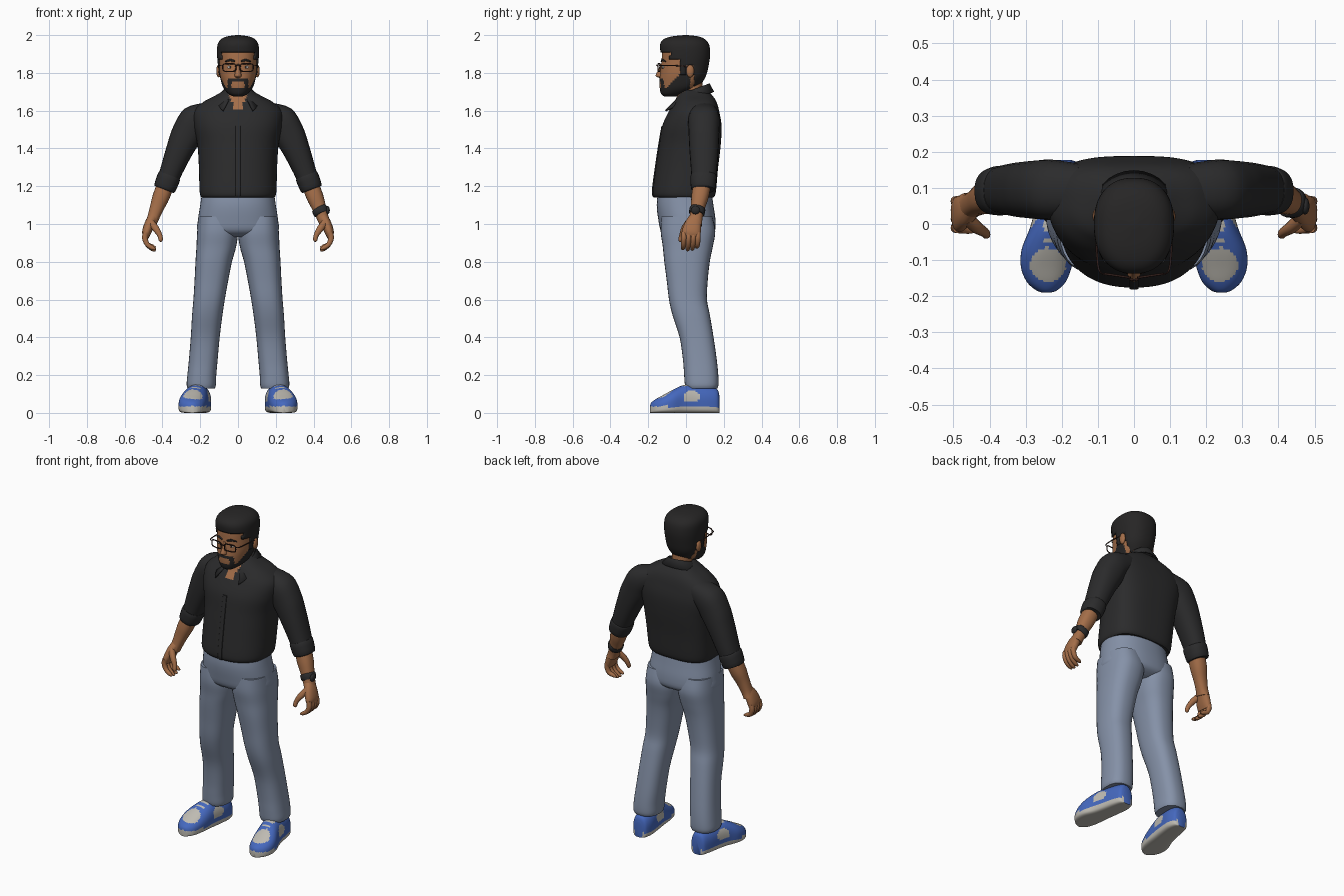
import bpy, bmesh, math
from mathutils import Vector

def mat(name, r, g, b):
    m = bpy.data.materials.new(name)
    m.diffuse_color = (r, g, b, 1)
    return m

SHIRT = mat("shirt black", .024, .024, .025)
HAIR = mat("hair black", .02, .019, .019)
JEANS = mat("denim blue", .235, .285, .39)
SKIN = mat("skin brown", .37, .155, .066)
BLUE = mat("shoe blue", .06, .14, .52)
SOLE = mat("shoe light grey", .52, .50, .45)
FRAME = mat("frame dark brown", .035, .015, .012)
WHITE = mat("eye white", .6, .58, .55)

def finish(name, bm, mats, mirror=False, rule=None, angle=50):
    bmesh.ops.recalc_face_normals(bm, faces=bm.faces)
    if rule:
        for f in bm.faces:
            f.material_index = rule(f.calc_center_median())
    me = bpy.data.meshes.new(name)
    bm.to_mesh(me)
    bm.free()
    for m in mats:
        me.materials.append(m)
    ob = bpy.data.objects.new(name, me)
    bpy.context.collection.objects.link(ob)
    bpy.ops.object.select_all(action='DESELECT')
    bpy.context.view_layer.objects.active = ob
    ob.select_set(True)
    bpy.ops.object.shade_smooth_by_angle(angle=math.radians(angle))
    if mirror:
        ob.modifiers.new("mirror", 'MIRROR').use_mirror_merge = False
    return ob

def power(v, p):
    return math.copysign(abs(v) ** (2 / p), v)

def spline(a, b, c, d, t):
    return .5 * (2 * b + (c - a) * t + (2 * a - 5 * b + 4 * c - d) * t * t + (3 * b - a - 3 * c + d) * t ** 3)

def loft(name, rings, mats, n=24, steps=4, p=(2.3, 2.3), keep=None, **kw):
    """Rings are (centre, side axis, positive axis, negative axis), blended smoothly."""
    dense, last = [], len(rings) - 1
    for i in range(last):
        quad = [rings[max(0, min(last, i + k))] for k in (-1, 0, 1, 2)]
        dense += [[spline(*(q[j] for q in quad), s / steps) for j in range(4)] for s in range(steps)]
    dense.append(rings[-1])
    bm = bmesh.new()
    rows = []
    for c, u, v, w in dense:
        row = []
        for k in range(n):
            a = 2 * math.pi * k / n
            co, si = math.cos(a), math.sin(a)
            e = p[0] if si >= 0 else p[1]
            row.append(bm.verts.new(c + u * power(co, e) + (v if si >= 0 else w) * abs(power(si, e))))
        rows.append(row)
    for r, q in zip(rows, rows[1:]):
        for k in range(n):
            bm.faces.new((r[k], r[(k + 1) % n], q[(k + 1) % n], q[k]))
    bm.faces.new(rows[0])
    bm.faces.new(rows[-1])
    if keep:
        bad = [f for f in bm.faces if not keep(f.calc_center_median())]
        bmesh.ops.delete(bm, geom=bad, context='FACES')
    return finish(name, bm, mats, **kw)

def slab(z, x0, x1, y0, yc, y1):
    return (Vector(((x0 + x1) / 2, yc, z)), Vector(((x1 - x0) / 2, 0, 0)),
            Vector((0, y1 - yc, 0)), Vector((0, y0 - yc, 0)))

def centred(table):
    return [slab(z, -h, h, a, c, b) for z, h, a, c, b in table]

def tube(name, pts, mats, **kw):
    """Points are (x, y, z, side radius, depth radius)."""
    rings, P = [], [Vector(q[:3]) for q in pts]
    closed = (P[0] - P[-1]).length < 1e-5
    for i, q in enumerate(pts):
        prv = P[-2] if closed and i == 0 else P[max(0, i - 1)]
        nxt = P[1] if closed and i == len(P) - 1 else P[min(len(P) - 1, i + 1)]
        t = (nxt - prv).normalized()
        ref = Vector((0, 0, 1)) if abs(t.y) > .8 else Vector((0, 1, 0))
        v = (ref - t * ref.dot(t)).normalized()
        rings.append((P[i], v.cross(t) * q[3], v * q[4], -v * q[4]))
    return loft(name, rings, mats, **kw)

def ball(name, loc, size, mats, **kw):
    bm = bmesh.new()
    bmesh.ops.create_uvsphere(bm, u_segments=16, v_segments=10, radius=1)
    for v in bm.verts:
        v.co = Vector(loc) + Vector(a * b for a, b in zip(v.co, size))
    return finish(name, bm, mats, **kw)

# Shirt body with an open neckline, and its button strip
torso = [(1.14, .192, -.165, .0, .145), (1.17, .203, -.176, .0, .158), (1.3, .207, -.16, .03, .17),
         (1.42, .215, -.142, .05, .184), (1.52, .235, -.125, .06, .188), (1.595, .235, -.092, .07, .176),
         (1.645, .185, -.062, .06, .162), (1.68, .12, -.045, .05, .14), (1.71, .07, -.02, .045, .11)]
loft("shirt_body", centred(torso), [SHIRT, SKIN], n=72, steps=6, p=(3, 2.3),
     rule=lambda c: int(c.z > 1.57 and c.y < 0 and abs(c.x) < (c.z - 1.57) * .42))
loft("button_strip", centred([(z, .013, a - .005, a, a + .01) for z, h, a, c, b in torso[:5]]), [SHIRT], p=(5, 5), n=16)

# Folded collar
bm = bmesh.new()
prev = None
for i in range(25):
    a = i / 12 - 1
    s, c = math.sin(a * 2.65), math.cos(a * 2.65)
    k = max(0, abs(a) - .6) / .4
    sx = math.copysign(.028 * k, a)
    row = [bm.verts.new(q) for q in (
        (.066 * s, .045 + .07 * c, 1.66 + .03 * c), (.07 * s, .045 + .08 * c, 1.71 + .03 * c),
        (.108 * s + sx, .045 + .1 * c - .065 * k, 1.668 + .03 * c - .042 * k))]
    if prev:
        for j in range(2):
            bm.faces.new((prev[j], prev[j + 1], row[j + 1], row[j]))
    prev = row
col = finish("collar", bm, [SHIRT])
sol = col.modifiers.new("thickness", 'SOLIDIFY')
sol.thickness, sol.offset = .009, 0

# Sleeves, rolled cuffs and forearms
tube("sleeve", [(.14, .095, 1.59, .06, .07), (.225, .095, 1.55, .083, .083), (.268, .095, 1.48, .083, .081),
                (.308, .095, 1.395, .072, .077), (.35, .095, 1.29, .06, .069), (.384, .092, 1.2, .052, .06)],
     [SHIRT], mirror=True)
tube("rolled_cuff", [(.362, .093, 1.258, .05, .06), (.365, .093, 1.25, .061, .069),
                     (.388, .09, 1.19, .058, .064), (.391, .09, 1.182, .046, .052)], [SHIRT], mirror=True, steps=3)
tube("forearm", [(.37, .09, 1.24, .043, .047), (.405, .075, 1.15, .045, .046), (.43, .062, 1.085, .037, .037),
                 (.45, .052, 1.03, .031, .035), (.462, .045, 1.0, .03, .042)], [SKIN], mirror=True)

# Hands
tube("palm", [(.45, .05, 1.035, .026, .032), (.468, .038, 1.0, .027, .044), (.484, .028, .955, .024, .05),
              (.488, .026, .925, .014, .046)], [SKIN], mirror=True)
for i, y in enumerate((-.011, .014, .039, .063)):
    d = (.006, 0, .003, .014)[i]
    tube("finger_%d" % (i + 1), [(.488, y, .955, .014, .014), (.493, y, .925, .015, .014), (.48, y - .002, .892, .013, .013),
                                 (.453, y - .005, .867 + d, .011, .011), (.436, y - .006, .86 + d, .005, .005)],
         [SKIN], mirror=True, n=12, steps=3)
tube("thumb", [(.462, .015, 1.01, .018, .018), (.435, -.01, .975, .018, .016), (.414, -.023, .94, .013, .013),
               (.409, -.03, .915, .011, .011), (.41, -.032, .906, .004, .004)], [SKIN], mirror=True, n=12)

# Wrist watch on one side
tube("watch_strap", [(.43, .062, 1.083, .036, .036), (.432, .061, 1.08, .042, .042), (.441, .057, 1.055, .04, .041),
                     (.443, .056, 1.052, .03, .034)], [SHIRT], steps=2)
ball("watch_case", (.474, .05, 1.073), (.012, .024, .022), [SHIRT])

# Jeans: hips and legs
loft("jeans_hips", centred([(1.17, .19, -.148, 0, .135), (1.1, .2, -.155, 0, .145), (1.02, .212, -.146, .01, .156),
                            (.96, .21, -.13, .01, .15), (.93, .12, -.08, .01, .1)]), [JEANS], n=48)
loft("jeans_leg", [slab(z, a, b, c, (c + d) / 2, d) for z, a, b, c, d in (
    (1.04, .02, .208, -.13, .14), (.96, .001, .216, -.134, .155), (.88, .01, .22, -.123, .142), (.8, .032, .225, -.115, .126),
    (.7, .052, .23, -.102, .115), (.6, .07, .236, -.09, .111), (.52, .082, .243, -.072, .126), (.4, .097, .25, -.034, .146),
    (.28, .108, .26, -.016, .163), (.2, .115, .268, -.01, .171), (.15, .117, .272, -.006, .172), (.13, .122, .266, .0, .166))],
    [JEANS], n=32, mirror=True, p=(2.5, 2.5))

# Sneakers with light sole, toe, tongue and side patches
def shoe_colour(c):
    toe = ((c.x - .238) / .05) ** 2 + ((c.y + .112) / .047) ** 2 < 1 and c.z > .045
    side = ((c.y - .03) / .045) ** 2 + ((c.z - .085) / .034) ** 2 < 1
    tongue = abs(c.x - .222) < .028 and (-.055 < c.y < -.04 or -.025 < c.y < .01) and c.z > .09
    return int(c.z < .034 or toe or side or tongue)

loft("sneaker", [(Vector((x, y, h * .4)), Vector((w, 0, 0)), Vector((0, 0, h * .6)), Vector((0, 0, -h * .4)))
                 for y, x, w, h in ((.177, .198, .025, .09), (.165, .198, .045, .125), (.12, .2, .058, .14), (.05, .21, .062, .148),
                                    (-.01, .222, .066, .148), (-.07, .237, .074, .122), (-.12, .243, .07, .095),
                                    (-.16, .243, .054, .073), (-.183, .242, .03, .055), (-.19, .242, .012, .04))],
     [BLUE, SOLE], n=56, steps=6, p=(2.3, 5), mirror=True, rule=shoe_colour)

# Neck and head with a short beard
loft("neck", centred([(1.58, .07, -.05, .03, .1), (1.65, .06, -.04, .03, .095), (1.7, .057, -.035, .03, .09),
                      (1.77, .06, -.04, .03, .085)]), [SKIN])

def beard(c):
    if c.z > 1.85 or c.y > .022:
        return 0
    x = abs(c.x)
    jaw = c.z < 1.722 + max(0, c.y + .1) * 1.05
    lip_hair = c.y < -.08 and x < .052 and 1.752 < c.z < 1.773
    corner = c.y < -.08 and .034 < x < .055 and c.z < 1.76
    return int(jaw or lip_hair or corner)

loft("head", centred([(1.675, .025, -.115, -.085, -.05), (1.69, .052, -.132, -.06, -.01), (1.72, .077, -.139, -.02, .045),
                      (1.76, .091, -.14, 0, .08), (1.8, .098, -.136, 0, .1), (1.86, .1, -.13, 0, .112),
                      (1.92, .1, -.123, 0, .112), (1.96, .082, -.1, 0, .095), (1.985, .04, -.05, 0, .05)]),
     [SKIN, HAIR], n=80, steps=7, rule=beard)

# Hair cap trimmed around forehead, sideburns and ears
def hairline(c):
    y = c.y
    low = 1.905 if y < -.085 else 1.875 if y < -.03 else 1.79 if y < .002 else 1.845 if y < .042 else 1.72
    return c.z > low

hair = loft("hair", centred([(1.725, .065, -.1, 0, .07), (1.78, .097, -.12, 0, .104), (1.84, .106, -.13, 0, .12),
                             (1.9, .111, -.134, 0, .128), (1.95, .108, -.137, 0, .122), (1.978, .09, -.118, 0, .1),
                             (1.993, .058, -.075, 0, .066), (2.0, .01, -.01, 0, .01)]),
            [HAIR], n=64, steps=6, keep=hairline)
sol = hair.modifiers.new("thickness", 'SOLIDIFY')
sol.thickness, sol.offset = .014, -1

# Face details
loft("nose", centred([(1.85, .008, -.136, -.12, -.1), (1.82, .012, -.145, -.12, -.1), (1.79, .019, -.16, -.12, -.1),
                      (1.78, .019, -.156, -.12, -.1), (1.773, .01, -.14, -.12, -.1)]), [SKIN], n=16)
ball("ear", (.102, .022, 1.81), (.013, .021, .034), [SKIN], mirror=True)
ball("eye", (.04, -.119, 1.83), (.016, .007, .008), [WHITE], mirror=True)
ball("pupil", (.04, -.124, 1.83), (.006, .004, .007), [HAIR], mirror=True)
tube("eyebrow", [(.016, -.13, 1.861, .004, .004), (.04, -.125, 1.868, .006, .005), (.068, -.108, 1.86, .003, .004)],
     [HAIR], mirror=True, n=10)

# Glasses
rim = []
for i in range(17):
    a = 2 * math.pi * i / 16
    x = .046 + .035 * power(math.cos(a), 4)
    rim.append((x, -.15 + .012 * x / .08, 1.828 + .021 * power(math.sin(a), 4), .0032, .0032))
tube("glasses_rim", rim, [FRAME], mirror=True, n=8, steps=1)
tube("glasses_bridge", [(-.013, -.152, 1.838, .003, .003), (0, -.155, 1.841, .003, .003), (.013, -.152, 1.838, .003, .003)],
     [FRAME], n=8)
tube("glasses_temple", [(.08, -.14, 1.84, .003, .003), (.098, -.125, 1.84, .003, .003), (.104, -.05, 1.838, .003, .003),
                        (.104, .03, 1.832, .003, .003)], [FRAME], mirror=True, n=8)
